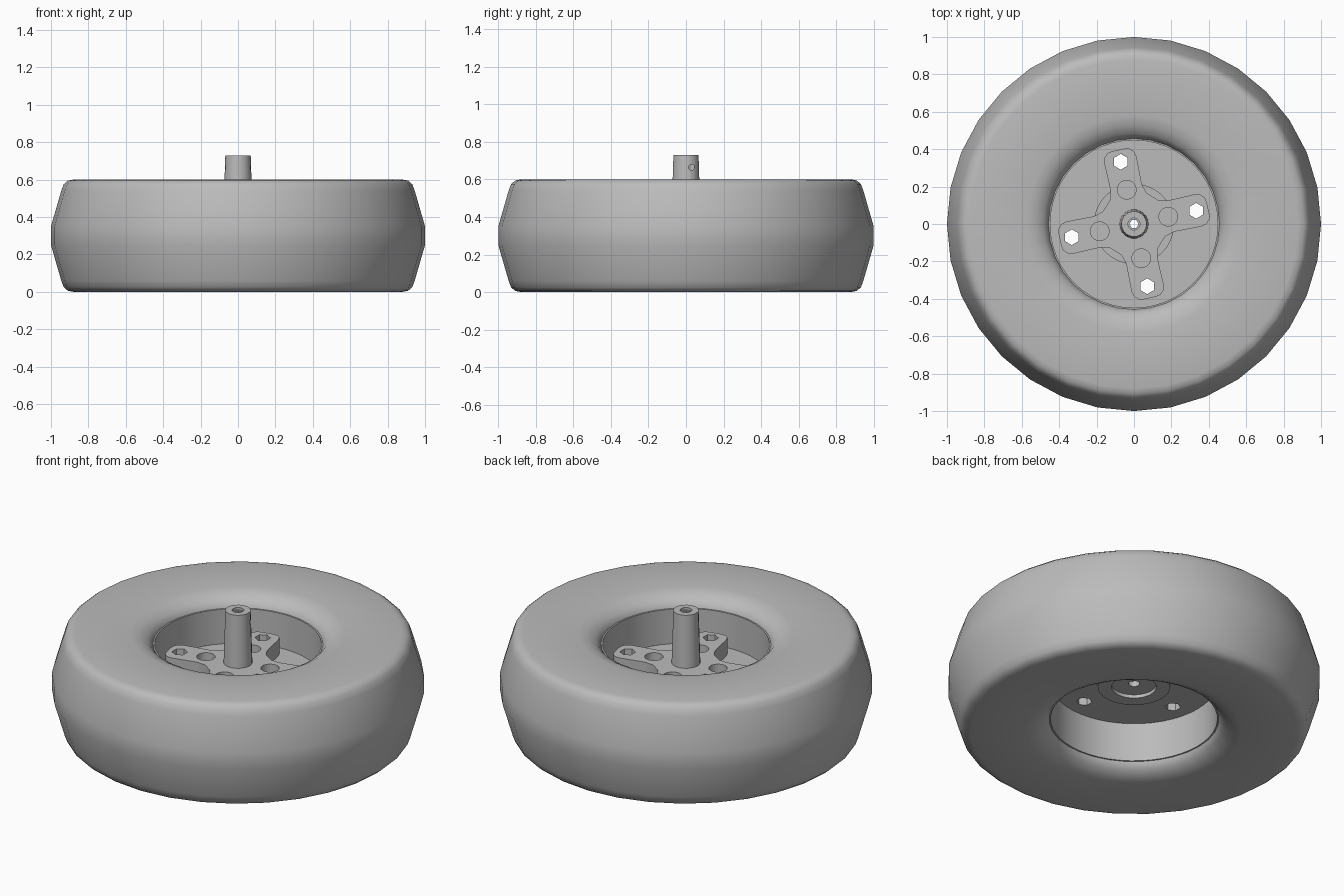
import bpy, bmesh
from math import cos, sin, pi, radians
from mathutils import Matrix

if "Cube" in bpy.data.objects:
    bpy.data.objects.remove(bpy.data.objects["Cube"])

grey = bpy.data.materials.new("plain grey")
grey.use_nodes = True
GREY = (0.5, 0.5, 0.5, 1)
grey.diffuse_color = GREY
grey.node_tree.nodes["Principled BSDF"].inputs["Base Color"].default_value = GREY

TWIST = radians(12)
ARMS = [TWIST + k * pi / 2 for k in range(4)]


def finish(name, bm, smooth=30):
    bmesh.ops.recalc_face_normals(bm, faces=bm.faces[:])
    mesh = bpy.data.meshes.new(name)
    bm.to_mesh(mesh)
    bm.free()
    mesh.materials.append(grey)
    obj = bpy.data.objects.new(name, mesh)
    bpy.context.collection.objects.link(obj)
    bpy.ops.object.select_all(action="DESELECT")
    obj.select_set(True)
    bpy.context.view_layer.objects.active = obj
    if smooth:
        bpy.ops.object.shade_smooth_by_angle(angle=radians(smooth))
    return obj


def lathe(name, profile, sides, smooth=30):
    """Revolve a closed (radius, height) profile around z."""
    bm = bmesh.new()
    rings = [[bm.verts.new((r * cos(2 * pi * i / sides), r * sin(2 * pi * i / sides), z))
              for r, z in profile] for i in range(sides)]
    n = len(profile)
    for i in range(sides):
        a, b = rings[i], rings[(i + 1) % sides]
        for j in range(n):
            k = (j + 1) % n
            bm.faces.new((a[j], b[j], b[k], a[k]))
    return finish(name, bm, smooth)


def prism(name, points, z0, z1, smooth=30):
    bm = bmesh.new()
    base = bm.faces.new([bm.verts.new((x, y, z0)) for x, y in points])
    new = bmesh.ops.extrude_face_region(bm, geom=[base])["geom"]
    bmesh.ops.translate(bm, vec=(0, 0, z1 - z0),
                        verts=[v for v in new if isinstance(v, bmesh.types.BMVert)])
    return finish(name, bm, smooth)


def drills(name, places, radius, sides, z0, z1):
    """Vertical cutters, hidden."""
    bm = bmesh.new()
    for x, y in places:
        bmesh.ops.create_cone(bm, cap_ends=True, segments=sides, radius1=radius, radius2=radius,
                              depth=z1 - z0, matrix=Matrix.Translation((x, y, (z0 + z1) / 2)))
    return finish(name, bm, 0)


def cut(obj, *cutters):
    for c in cutters:
        mod = obj.modifiers.new("cut", "BOOLEAN")
        mod.operation, mod.solver, mod.object = "DIFFERENCE", "EXACT", c
        c.hide_render = True
        c.hide_set(True)


def around(radius):
    return [(radius * cos(a), radius * sin(a)) for a in ARMS]


# Tyre: upper half of the section, mirrored about the mid height
half = [(1.0, 0.35), (0.945, 0.54), (0.932, 0.575), (0.91, 0.594), (0.88, 0.6),
        (0.58, 0.6), (0.53, 0.59), (0.485, 0.565), (0.457, 0.53)]
tyre = lathe("tyre", half + [(r, 0.6 - z) for r, z in reversed(half)], 32, 50)

# Rim: thin barrel with a flat web and a low boss on each side
rim = lathe("rim", [(0.46, 0.53), (0.448, 0.53), (0.448, 0.325), (0.215, 0.325), (0.215, 0.35),
                    (0.03, 0.35), (0.03, 0.29), (0.12, 0.29), (0.12, 0.27), (0.195, 0.27),
                    (0.195, 0.3), (0.448, 0.3), (0.448, 0.07), (0.46, 0.07)], 48)

# Four-armed hub plate
side = [(0.15, 0.1), (0.2, 0.085), (0.35, 0.088), (0.38, 0.08), (0.399, 0.06), (0.405, 0.035)]
arm = [(u, -v) for u, v in side] + side[::-1]
outline = [(u * cos(a) - v * sin(a), u * sin(a) + v * cos(a)) for a in ARMS for u, v in arm]
hub_plate = prism("hub_plate", outline, 0.32, 0.42)

bolt_holes = drills("bolt_hole_cutter", around(0.34), 0.042, 6, 0.2, 0.6)
pockets = drills("pocket_cutter", around(0.187), 0.05, 20, 0.36, 0.6)
bore = drills("bore_cutter", [(0, 0)], 0.03, 6, 0.2, 0.6)
cut(rim, bolt_holes)
cut(hub_plate, bolt_holes, pockets, bore)

# Hollow tapered shaft with a hexagonal socket and a pin hole
shaft = lathe("shaft", [(0.078, 0.41), (0.068, 0.73), (0.032, 0.73), (0.032, 0.41)], 18, 40)
bm = bmesh.new()
bmesh.ops.create_cone(bm, cap_ends=True, segments=12, radius1=0.016, radius2=0.016, depth=0.1,
                      matrix=Matrix.Translation((0.07, 0.03, 0.665)) @ Matrix.Rotation(pi / 2, 4, "Y"))
cut(shaft, finish("pin_hole_cutter", bm, 0))
socket = lathe("socket_liner", [(0.036, 0.41), (0.036, 0.715), (0.024, 0.715), (0.024, 0.41)], 6, 0)
